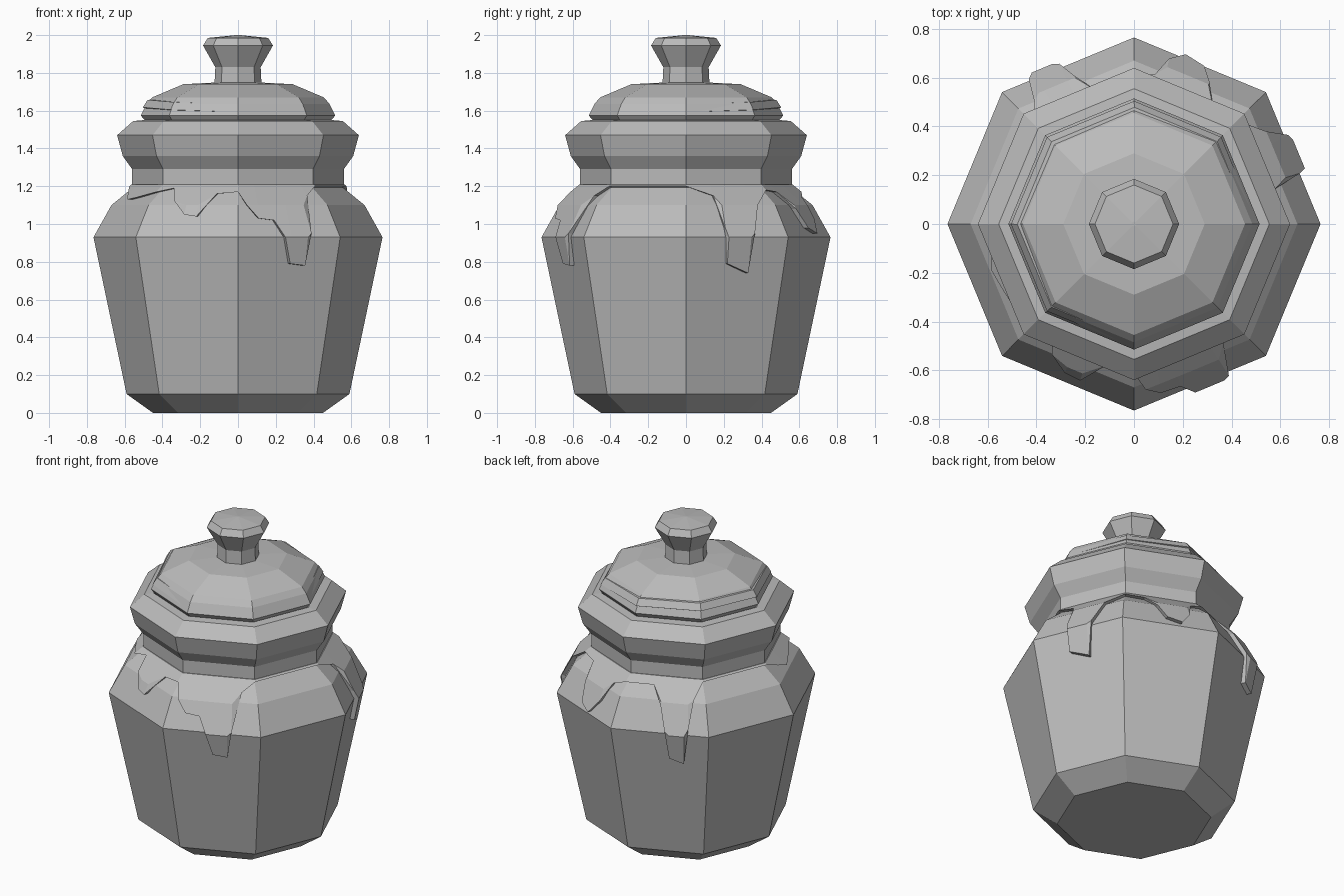
import bpy, bmesh, math
from mathutils import Matrix

cube = bpy.data.objects.get("Cube")
if cube:
    bpy.data.objects.remove(cube, do_unlink=True)

SIDES = 8
STEP = math.tau / SIDES

clay = bpy.data.materials.new("grey clay")
clay.use_nodes = True
GREY = (0.5, 0.5, 0.5, 1)
clay.diffuse_color = GREY
clay.node_tree.nodes["Principled BSDF"].inputs["Base Color"].default_value = GREY


def finish(name, bm):
    bmesh.ops.remove_doubles(bm, verts=bm.verts, dist=0.0005)
    bmesh.ops.recalc_face_normals(bm, faces=bm.faces)
    mesh = bpy.data.meshes.new(name)
    bm.to_mesh(mesh)
    bm.free()
    mesh.materials.append(clay)
    obj = bpy.data.objects.new(name, mesh)
    bpy.context.collection.objects.link(obj)
    return obj


def lathe(name, profile, tilt=None):
    """Eight-sided closed solid from (radius, height) pairs, bottom to top."""
    bm = bmesh.new()
    rings = [[bm.verts.new((r * math.cos(i * STEP), r * math.sin(i * STEP), z))
              for i in range(SIDES)] for r, z in profile]
    for low, high in zip(rings, rings[1:]):
        for i in range(SIDES):
            j = (i + 1) % SIDES
            bm.faces.new((low[i], low[j], high[j], high[i]))
    bm.faces.new(rings[0][::-1])
    bm.faces.new(rings[-1])
    if tilt:
        bmesh.ops.rotate(bm, verts=bm.verts, cent=(0, 0, profile[0][1]), matrix=tilt)
    return finish(name, bm)


# Jar body, neck collar and lid
shoulder = [(0.765, 0.93), (0.67, 1.1), (0.535, 1.21)]
base = [(0.45, 0), (0.59, 0.1)]
lathe("jar_body", base + shoulder)
lathe("neck_collar", [(0.54, 1.18), (0.56, 1.2), (0.56, 1.29), (0.61, 1.36),
                      (0.64, 1.47), (0.555, 1.545), (0.5, 1.55), (0.49, 1.53)])
lathe("lid", [(0.47, 1.52), (0.515, 1.575), (0.485, 1.635), (0.455, 1.67),
              (0.29, 1.74), (0.1, 1.75)])
lathe("lid_band", [(0.47, 1.59), (0.505, 1.605), (0.48, 1.645), (0.44, 1.65)],
      Matrix.Rotation(math.radians(2), 3, (1, 1, 0)))
lathe("lid_knob", [(0.125, 1.73), (0.12, 1.83), (0.185, 1.945),
                   (0.16, 1.985), (0.01, 2.0)])


# Glaze dripping over the shoulder
def wall_radius(angle, z):
    """Distance from the axis to the flat-sided jar wall."""
    line = [base[1]] + shoulder
    for (r0, z0), (r1, z1) in zip(line, line[1:]):
        if z <= z1:
            break
    r = r0 + (r1 - r0) * (z - z0) / (z1 - z0)
    return r * math.cos(STEP / 2) / math.cos(angle % STEP - STEP / 2)


# Lower edge of the glaze: degrees around the jar, height
drip_edge = [
    (0, 1.2), (14, 1.15), (17, 0.98), (18, 0.79), (28, 0.74), (30, 0.95),
    (35, 1.1), (45, 1.18), (56, 1.17), (62, 1.08), (66, 0.98), (73, 0.95),
    (78, 1.03), (82, 1.14), (90, 1.17), (106, 1.17), (112, 1.08), (115, 0.95),
    (117, 0.77), (124, 0.74), (126, 0.97), (129, 1.12), (135, 1.2),
    (180, 1.2), (190, 1.16), (198, 1.13), (206, 1.14), (225, 1.17), (233, 1.19),
    (238, 1.12), (245, 1.05), (251, 1.04), (259, 1.16), (270, 1.17),
    (274, 1.1), (279, 1.03), (286, 1.02), (290, 0.93), (293, 0.79),
    (300, 0.78), (302, 0.95), (307, 1.15), (315, 1.2)]
THICK = 0.028
bm = bmesh.new()
columns = []
for degrees, low in drip_edge:
    a = math.radians(degrees)

    def point(z, offset):
        r = wall_radius(a, z) + offset
        return bm.verts.new((r * math.cos(a), r * math.sin(a), z))

    levels = [1.21] + [max(low, z) for z in (1.2, 1.1, 0.93)] + [low]
    column = [point(1.21, -0.02)] + [point(z, THICK) for z in levels]
    column.append(point(low, -0.01))
    columns.append(column)
for i, left in enumerate(columns):
    right = columns[(i + 1) % len(columns)]
    for k in range(len(left) - 1):
        bm.faces.new((left[k], left[k + 1], right[k + 1], right[k]))
bmesh.ops.dissolve_degenerate(bm, dist=0.0005, edges=bm.edges)
finish("glaze_drips", bm)
